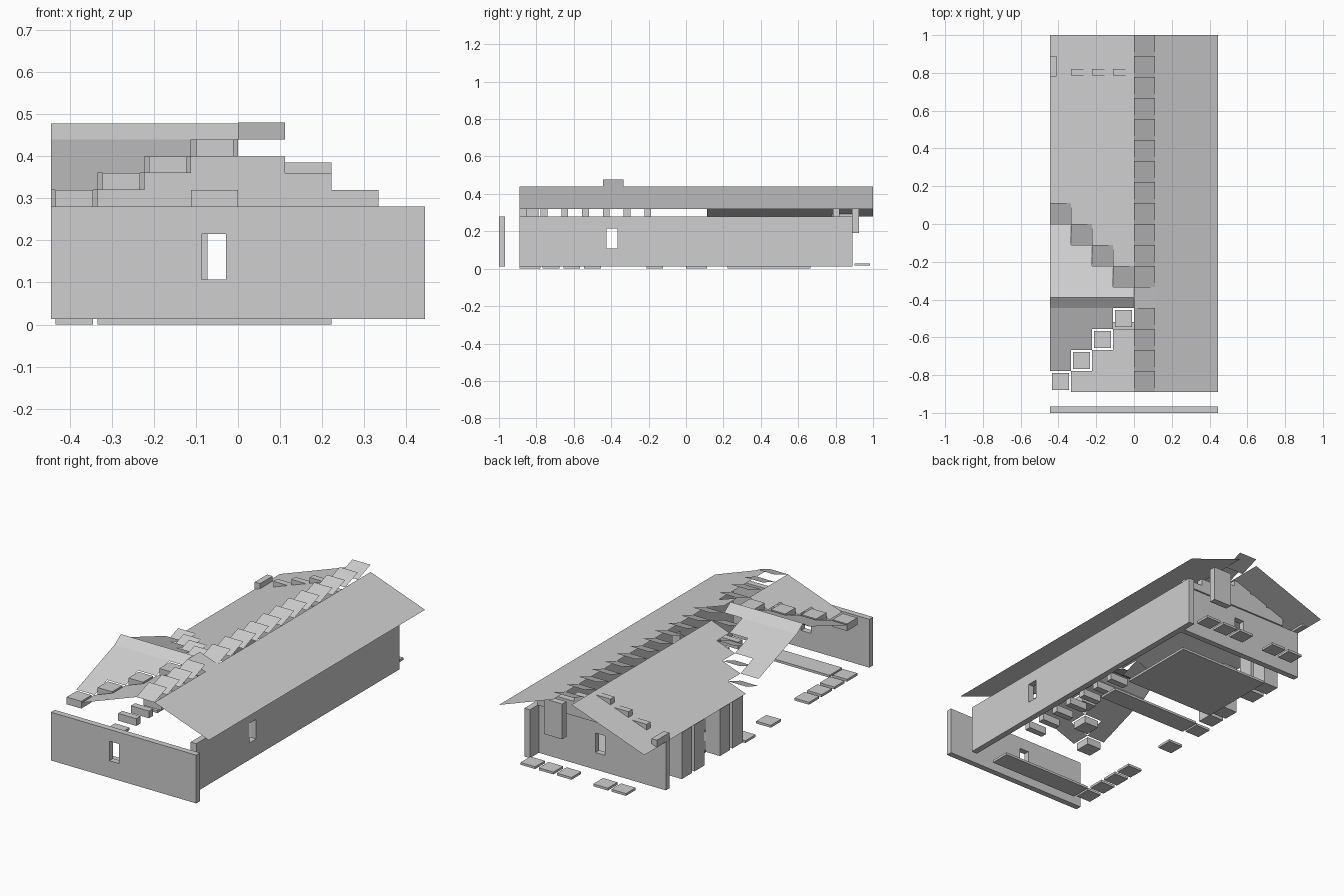
import bpy, bmesh

if "Cube" in bpy.data.objects:
    bpy.data.objects.remove(bpy.data.objects["Cube"])

U = 1 / 9          # module size
STEP = 0.04        # rise of the roof per module
FLOOR, TOP = 0.013, 0.28

grey = bpy.data.materials.new("plain grey")
grey.diffuse_color = (0.62, 0.62, 0.62, 1)
grey.use_nodes = True
grey.node_tree.nodes["Principled BSDF"].inputs["Base Color"].default_value = grey.diffuse_color


def make(name, bm, closed=True):
    if closed:
        bmesh.ops.recalc_face_normals(bm, faces=bm.faces)
    me = bpy.data.meshes.new(name)
    bm.to_mesh(me)
    bm.free()
    me.materials.append(grey)
    ob = bpy.data.objects.new(name, me)
    bpy.context.scene.collection.objects.link(ob)
    return ob


def add_box(bm, x0, x1, y0, y1, z0, z1):
    vs = bmesh.ops.create_cube(bm, size=1)["verts"]
    for v in vs:
        v.co.x = x1 if v.co.x > 0 else x0
        v.co.y = y1 if v.co.y > 0 else y0
        v.co.z = z1 if v.co.z > 0 else z0


def boxes(name, specs):
    bm = bmesh.new()
    for s in specs:
        add_box(bm, *s)
    make(name, bm)


def planes(name, quads):
    bm = bmesh.new()
    for q in quads:
        f = bm.faces.new([bm.verts.new(p) for p in q])
        f.normal_update()
        if f.normal.z < 0:
            f.normal_flip()
    make(name, bm, closed=False)


def wall(name, axis, a0, a1, d0, d1, w0, w1):
    """Wall running along one axis, with a window opening cut through it."""
    bm = bmesh.new()

    def ring(d, u0, u1, z0, z1):
        pts = [(u0, z0), (u1, z0), (u1, z1), (u0, z1)]
        return [bm.verts.new((u, d, z) if axis == "x" else (d, u, z)) for u, z in pts]

    loops = [ring(d0, a0, a1, FLOOR, TOP), ring(d1, a0, a1, FLOOR, TOP),
             ring(d1, w0, w1, 0.107, 0.215), ring(d0, w0, w1, 0.107, 0.215)]
    for k in range(4):
        p, q = loops[k], loops[(k + 1) % 4]
        for i in range(4):
            j = (i + 1) % 4
            bm.faces.new((p[i], p[j], q[j], q[i]))
    make(name, bm)


def main_z(x):            # left main slope
    return 0.44 + 0.36 * x


def front_tile(x0, y0, z0):   # small tile rising towards the back
    return [(x0, y0, z0), (x0 + U, y0, z0),
            (x0 + U, y0 + U, z0 + STEP), (x0, y0 + U, z0 + STEP)]


# Walls
wall("front_wall", "x", -4 * U, 4 * U, -1, -0.967, -0.087, -0.028)
wall("back_wall", "x", -4 * U, 3 * U, 0.778, 0.811, -0.072, -0.013)
wall("right_wall", "y", -8 * U, 8 * U, 0.333, 0.367, -0.425, -0.366)

# Right main slope
planes("right_roof", [[(U, -8 * U, 0.44), (4 * U, -8 * U, 0.32),
                       (4 * U, 1, 0.32), (U, 1, 0.44)]])

# Left main slope, stepped along both valleys of the side gable
left, gable_back, gable_front, valley = [], [], [], []
for c in range(4):
    x0, x1 = (c - 4) * U, (c - 3) * U
    spans = [((1 - c) * U, 1)]
    if c:
        spans.append((-8 * U, (c - 8) * U))
    for y0, y1 in spans:
        left.append([(x0, y0, main_z(x0)), (x1, y0, main_z(x1)),
                     (x1, y1, main_z(x1)), (x0, y1, main_z(x0))])
    valley.append(front_tile(x0, -c * U, TOP + c * STEP))
    if c < 3:
        d = (3 - c)
        zb = 0.44 - d * STEP
        gable_back.append([(x0, -3 * U, 0.44), (x1, -3 * U, 0.44),
                           (x1, -c * U, zb), (x0, -c * U, zb)])
        gable_front.append([(x0, (c - 7) * U, zb), (x1, (c - 7) * U, zb),
                            (x1, -4 * U, 0.44), (x0, -4 * U, 0.44)])
planes("left_roof", left)
planes("valley_tiles", valley)
planes("side_gable_back_slope", gable_back)
planes("side_gable_front_slope", gable_front)

# Peaked cap of the side gable and its end tile
cap = [[(-4 * U, y, z), (0, y, z), (0, -3.5 * U, 0.478), (-4 * U, -3.5 * U, 0.478)]
       for y, z in ((-4 * U, 0.44), (-3 * U, 0.44))]
planes("side_gable_cap", cap)
planes("cap_end_tile", [[(U, -4 * U, 0.44), (U, -3 * U, 0.44),
                         (0, -3 * U, 0.478), (0, -4 * U, 0.478)]])

# Saw-tooth ridge tiles
planes("ridge_tiles", [front_tile(0, k * U, 0.44) for k in range(-8, 9) if k != -4])

# Valley blocks climbing the front of the side gable
M = 0.011
boxes("valley_blocks", [((c - 4) * U + M, (c - 3) * U - M, (c - 8) * U + M, (c - 7) * U - M,
                         TOP + c * STEP, TOP + (c + 1) * STEP) for c in range(4)])

# Stepped infill over the back wall
tops = [0.352, 0.392, 0.432, 0.40, 0.36, 0.32]
boxes("back_gable_infill", [((i - 3) * U, (i - 2) * U, 0.785, 0.82, TOP, t)
                            for i, t in enumerate(tops)])
boxes("eave_block", [(-0.444, -0.411, 0.78, 0.889, TOP, 0.32)])
boxes("hanging_block", [(U, 2 * U, 0.887, 0.924, 0.19, 0.385)])

# Short infill blocks inside, under the side gable
boxes("inner_infill_blocks", [(-U, 0, k * U, k * U + 0.036, TOP, 0.32)
                              for k in (-8, -7, -6, -5, -4, -3, -2)])

# Square posts on the open left side
boxes("left_posts", [(-4 * U + M, -3 * U - M, k * U + M, (k + 1) * U - M, FLOOR, TOP)
                     for k in (1, 2, 4, 5)])

# Floor slabs and paving
boxes("floor_slabs", [(-3 * U, 2 * U, a * U, b * U, 0, FLOOR)
                      for a, b in ((-8, -7), (0, 1), (2, 6))])
boxes("left_paving", [(-4 * U + M, -3 * U - M, k * U + M, (k + 1) * U - M, 0, FLOOR)
                      for k in (-8, -7, -6, -5, -2, 0)])
boxes("back_paving", [(k * U + M, (k + 1) * U - M, 0.9, 0.985, 0.016, 0.029)
                      for k in (-3, -2, 0, 1, 2)])
